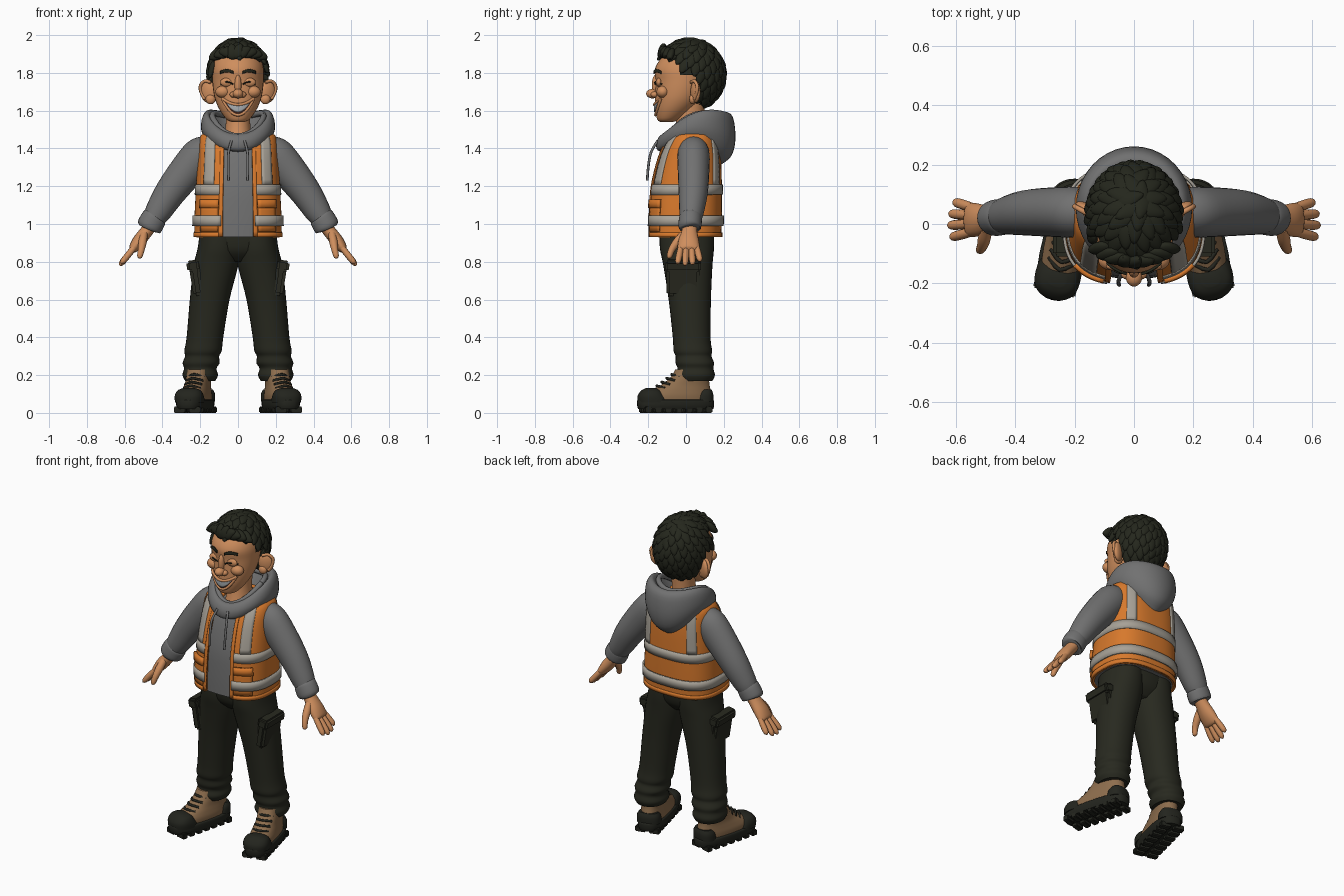
import bpy, bmesh, math, random
from mathutils import Vector, Matrix

random.seed(4)
cube = bpy.data.objects.get("Cube")
if cube:
    bpy.data.objects.remove(cube, do_unlink=True)


def material(name, *rgb):
    m = bpy.data.materials.new(name)
    m.use_nodes = True
    m.diffuse_color = (*rgb, 1)
    m.node_tree.nodes["Principled BSDF"].inputs["Base Color"].default_value = (*rgb, 1)
    return m


SKIN = material("skin", .62, .27, .11)
HAIR = material("dark hair", .018, .02, .012)
GREY = material("hoodie grey", .165, .165, .165)
ORANGE = material("safety orange", .68, .19, .025)
SILVER = material("reflective silver", .39, .36, .31)
CLOTH = material("trouser cloth", .021, .022, .014)
TAN = material("boot tan", .27, .155, .075)
RUBBER = material("sole rubber", .017, .018, .013)
TEETH = material("teeth", .42, .45, .47)
MOUTH = material("mouth", .1, .03, .02)


def finish(name, bm, mat, mirror=False, thick=0):
    me = bpy.data.meshes.new(name)
    bm.to_mesh(me)
    bm.free()
    me.materials.append(mat)
    me.shade_smooth()
    me.set_sharp_from_angle(angle=math.radians(50))
    ob = bpy.data.objects.new(name, me)
    bpy.context.collection.objects.link(ob)
    if thick:
        mod = ob.modifiers.new("thickness", 'SOLIDIFY')
        mod.thickness, mod.offset = thick, -1
    if mirror:
        ob.modifiers.new("mirror", 'MIRROR').use_mirror_merge = False
    return ob


def skin(name, rings, mat, closed=True, caps=True, mirror=False, thick=0):
    """Join rows of points into one surface."""
    bm = bmesh.new()
    rows = [[bm.verts.new(p) for p in r] for r in rings]
    n = len(rows[0])
    for a, b in zip(rows, rows[1:]):
        for i in range(n if closed else n - 1):
            k = (i + 1) % n
            bm.faces.new((a[i], a[k], b[k], b[i]))
    if closed and caps:
        bm.faces.new(rows[0][::-1])
        bm.faces.new(rows[-1])
        bmesh.ops.recalc_face_normals(bm, faces=bm.faces)
    return finish(name, bm, mat, mirror, thick)


def smooth(rows, k=4):
    """Resample control rows along a smooth spline."""
    r = [rows[0], *rows, rows[-1]]
    out = []
    for a, b, c, d in zip(r, r[1:], r[2:], r[3:]):
        for s in range(k):
            t = s / k
            out.append(tuple(q + t / 2 * (w - p + t * (2*p - 5*q + 4*w - e + t * (3*q - p - 3*w + e)))
                             for p, q, w, e in zip(a, b, c, d)))
    return out + [tuple(rows[-1])]


def power(v, p):
    return math.copysign(abs(v) ** p, v)


def around(n=32):
    return [2 * math.pi * i / n for i in range(n)]


def oval_point(row, a, p, off=0):
    z, rx, yf, yb, cx = (*row, 0)[:5]
    return Vector((cx + (rx + off) * power(math.cos(a), p),
                   (yf + yb) / 2 + ((yb - yf) / 2 + off) * power(math.sin(a), p), z))


def oval(name, rows, mat, p=1, off=0, mirror=False, place=Matrix()):
    rings = [[place @ oval_point(r, a, p, off) for a in around()] for r in smooth(rows)]
    return skin(name, rings, mat, mirror=mirror)


def tube(name, pts, mat, mirror=False, ref=(0, 1, 0), k=4, n=16, place=Matrix()):
    pts = smooth(pts, k)
    rings = []
    for i, (x, y, z, a, b) in enumerate(pts):
        t = Vector(pts[min(i + 1, len(pts) - 1)][:3]) - Vector(pts[max(i - 1, 0)][:3])
        u = t.cross(Vector(ref)).normalized()
        v = u.cross(t).normalized()
        rings.append([place @ (Vector((x, y, z)) + u * a * math.cos(w) + v * b * math.sin(w))
                      for w in around(n)])
    return skin(name, rings, mat, mirror=mirror)


def line(name, pts, r, mat, mirror=False, ref=(0, 0, 1), **kw):
    return tube(name, [(*p, r, r) for p in pts], mat, mirror, ref, 3, 8, **kw)


def blob(name, loc, radii, mat, mirror=False, turn=0):
    bm = bmesh.new()
    m = Matrix.Translation(loc) @ Matrix.Rotation(turn, 4, 'Z') @ Matrix.Diagonal((*radii, 1))
    bmesh.ops.create_uvsphere(bm, u_segments=24, v_segments=14, radius=1, matrix=m)
    return finish(name, bm, mat, mirror)


def box(name, loc, size, mat, mirror=False, bevel=.01, place=Matrix()):
    bm = bmesh.new()
    bmesh.ops.create_cube(bm, size=1, matrix=place @ Matrix.Translation(loc) @ Matrix.Diagonal((*size, 1)))
    bmesh.ops.bevel(bm, geom=bm.edges[:], offset=bevel, segments=2, affect='EDGES')
    return finish(name, bm, mat, mirror)


def at_height(rows, z):
    for a, b in zip(rows, rows[1:]):
        if z <= b[0]:
            t = (z - a[0]) / (b[0] - a[0])
            return [p + t * (q - p) for p, q in zip(a, b)]
    return rows[-1]


# Hoodie body and open vest share one torso profile
TORSO = [(.93, .232, -.198, .187), (1.05, .23, -.196, .19), (1.2, .222, -.185, .19), (1.35, .214, -.148, .185),
         (1.44, .207, -.105, .17), (1.485, .185, -.06, .145), (1.5, .13, -.02, .12)]
FINE = smooth(TORSO, 6)
oval("hoodie_body", TORSO[:-2], GREY, .75, -.014)


def patch(name, a0, a1, z0, z1, off, mat, thick=.01, mirror=False):
    n, m = max(4, int((a1 - a0) / 5)), max(2, int((z1 - z0) / .025))
    rings = [[oval_point(at_height(FINE, z0 + (z1 - z0) * j / m), math.radians(a0 + (a1 - a0) * i / n), .75, off)
              for i in range(n + 1)] for j in range(m + 1)]
    skin(name, rings, mat, False, mirror=mirror, thick=thick)


patch("vest", -74, 254, .932, 1.497, 0, ORANGE, .016)
patch("vest_hem", -74, 254, .93, .955, .005, ORANGE)
patch("lower_band", -74, 254, .99, 1.045, .011, SILVER)
patch("upper_band", -74, 254, 1.155, 1.21, .005, SILVER)
patch("front_stripe", -62, -41, 1.21, 1.49, .005, SILVER, mirror=True)
patch("back_stripe", 43, 62, 1.21, 1.49, .005, SILVER, mirror=True)
patch("vest_edge", -76, -71, .935, 1.46, .006, ORANGE, mirror=True)
patch("vest_pocket", -70, -38, .96, 1.1, .008, ORANGE, mirror=True)
patch("pocket_flap", -71, -37, 1.085, 1.13, .015, ORANGE, .016, mirror=True)

# Hood: rings of half width, then y and z at the front, y and z at the back, z at the sides
HOOD = [(.12, -.1, 1.38, .18, 1.31, 1.4), (.17, -.15, 1.39, .24, 1.36, 1.44), (.195, -.157, 1.43, .262, 1.45, 1.5),
        (.19, -.14, 1.465, .25, 1.56, 1.56), (.168, -.115, 1.475, .215, 1.592, 1.59),
        (.145, -.095, 1.46, .18, 1.565, 1.565), (.1, -.07, 1.39, .12, 1.47, 1.46)]


def hood_ring(row):
    w, yf, zf, yb, zb, zs = row
    return [Vector((w * math.cos(a), (yf + yb) / 2 + (yb - yf) / 2 * math.sin(a),
                    zs + (zb - zf) / 2 * math.sin(a) + ((zf + zb) / 2 - zs) * math.sin(a) ** 2)) for a in around(40)]


skin("hood", [hood_ring(r) for r in smooth(HOOD)], GREY, caps=False)
rim = hood_ring((.135, -.1, 1.465, .165, 1.57, 1.572))
line("hood_rim", rim + rim[:1], .016, GREY)
line("drawstring", [(.035, -.15, 1.44), (.05, -.185, 1.38), (.052, -.2, 1.3), (.05, -.205, 1.23)], .007, GREY, True, (0, 1, 0))

# Sleeves, cuffs and hands
tube("sleeve", [(.15, .04, 1.41, .07, .07), (.2, .04, 1.365, .095, .085), (.28, .04, 1.27, .092, .083),
                (.36, .038, 1.165, .082, .077), (.42, .03, 1.07, .07, .066), (.445, .024, 1.03, .06, .058)], GREY, True, n=24)
tube("cuff", [(.435, .024, 1.045, .058, .056), (.445, .024, 1.03, .067, .061), (.47, .02, .985, .067, .06),
              (.475, .02, .975, .05, .048)], GREY, True, n=24)
tube("palm", [(.455, .02, 1.0, .034, .038), (.485, .018, .96, .034, .042), (.525, .014, .91, .034, .055),
              (.555, .014, .87, .025, .057), (.565, .014, .86, .012, .045)], SKIN, True)
for i, (finger, length) in enumerate(zip(("index", "middle", "ring", "little"), (.95, 1.05, 1, .8))):
    y = -.027 + .028 * i
    spread = .012 * (i - 1.5)
    steps = [(0, .015), (.45, .017), (.85, .015), (1, .005)]
    tube(finger + "_finger", [(.548 + .075 * t * length, y + spread * t, .878 - .093 * t * length, r, r)
                              for t, r in steps], SKIN, True, n=12)
tube("thumb", [(.498, -.015, .945, .02, .02), (.505, -.048, .905, .022, .022), (.512, -.075, .865, .018, .018),
               (.52, -.088, .828, .014, .014), (.522, -.09, .818, .005, .005)], SKIN, True, n=12)

# Trousers
LEG = [(.17, .08, -.04, .14, .2), (.2, .094, -.053, .153, .2), (.235, .086, -.045, .145, .2), (.265, .098, -.055, .148, .195),
       (.3, .09, -.055, .135, .19), (.33, .099, -.066, .138, .185), (.4, .097, -.07, .13, .175), (.6, .105, -.092, .132, .15),
       (.78, .118, -.12, .14, .117), (.87, .11, -.138, .148, .104), (.96, .102, -.14, .148, .1)]
oval("trouser_leg", LEG, CLOTH, .92, mirror=True)
oval("trouser_hips", [(.8, .1, -.07, .09), (.86, .18, -.125, .135), (.96, .2, -.14, .15)], CLOTH, .85)
lean = Matrix.Translation((.222, -.015, .71)) @ Matrix.Rotation(math.radians(9), 4, 'Y')
box("cargo_pocket", (0, 0, 0), (.055, .175, .18), CLOTH, True, .015, lean)
box("cargo_flap", (.006, 0, .07), (.065, .188, .06), CLOTH, True, .012, lean)

# Boots, turned outward
turn = Matrix.Translation((.226, -.054, 0)) @ Matrix.Rotation(math.radians(14), 4, 'Z')
oval("boot_sole", [(.02, .074, -.202, .202), (.04, .08, -.208, .206), (.065, .079, -.208, .205), (.07, .07, -.2, .195)],
     RUBBER, .72, mirror=True, place=turn)
oval("boot_upper", [(.05, .07, -.185, .195), (.09, .072, -.18, .192), (.12, .067, -.135, .188), (.15, .062, -.075, .182),
                    (.19, .062, -.025, .178), (.23, .06, .0, .17)], TAN, .85, mirror=True, place=turn)
oval("toe_cap", [(.055, .077, -.206, -.03), (.09, .076, -.205, -.06), (.118, .062, -.185, -.085), (.132, .03, -.16, -.11)],
     RUBBER, .85, mirror=True, place=turn)
oval("heel_guard", [(.06, .07, .09, .2), (.1, .068, .1, .2), (.125, .055, .125, .19)], RUBBER, .85, mirror=True, place=turn)
for i in range(7):
    y = -.165 + .055 * i
    for side in (-1, 1):
        box("tread_lug", (side * .042, y, .017), (.062, .036, .034), RUBBER, True, .005, turn)
for i in range(4):
    y, z = -.1 + .027 * i, .142 + .02 * i
    line("boot_lace", [(-.045, y + .03, z - .012), (0, y - .004, z + .002), (.045, y + .03, z - .012)], .007, RUBBER, True, place=turn)

# Neck, head and ears
oval("neck", [(1.4, .085, -.09, .1), (1.48, .07, -.065, .095), (1.56, .064, -.05, .095), (1.66, .07, -.05, .1)], SKIN)
HEAD = [(1.54, .03, -.135, -.07), (1.553, .06, -.152, -.035), (1.6, .095, -.163, .03), (1.65, .118, -.165, .08),
        (1.7, .13, -.163, .11), (1.76, .136, -.161, .13), (1.82, .136, -.165, .14), (1.88, .118, -.13, .13),
        (1.93, .07, -.07, .1)]
oval("head", HEAD, SKIN)
blob("ear", (.158, .05, 1.7), (.044, .02, .058), SKIN, True, .45)
blob("ear_lobe", (.145, .035, 1.66), (.026, .018, .026), SKIN, True)
line("ear_rim", [(.145, .028, 1.75), (.175, .045, 1.757), (.198, .058, 1.735), (.196, .058, 1.7), (.175, .045, 1.66)],
     .009, SKIN, True, (0, 1, 0))
FACE = smooth(HEAD, 6)


def face_point(x, z, off):
    _, rx, yf, yb = at_height(FACE, z)
    return Vector((x, (yf + yb) / 2 - (yb - yf) / 2 * math.sqrt(max(0, 1 - (x / rx) ** 2)) - off, z))


def face_patch(name, cx, w, low, high, off, mat, mirror=False):
    ts = [i / 10 - 1 for i in range(21)]
    rings = [[face_point(cx + w * t, low(t) + (high(t) - low(t)) * j / 4, off) for t in ts] for j in range(5)]
    skin(name, rings, mat, False, mirror=mirror, thick=.008)


# Grin, nose, cheeks, closed eyes and brows
def lip_top(t):
    return 1.632 + .033 * t * t


def lip_low(t):
    return 1.577 + .088 * t * t


face_patch("mouth_opening", 0, .082, lip_low, lip_top, .003, MOUTH)
face_patch("teeth", 0, .076, lambda t: 1.592 + .073 * t * t, lambda t: lip_top(t) - .003, .006, TEETH)
for name, edge in (("upper_lip", lip_top), ("lower_lip", lip_low)):
    line(name, [face_point(.084 * t / 5, edge(t / 5), .002) for t in range(-5, 6)], .008, SKIN)
blob("nose_tip", (0, -.178, 1.69), (.028, .033, .025), SKIN)
blob("nostril", (.025, -.167, 1.685), (.019, .02, .016), SKIN, True)
blob("nose_bridge", (0, -.16, 1.735), (.018, .021, .055), SKIN)
blob("cheek", (.08, -.123, 1.7), (.04, .033, .032), SKIN, True)
blob("eyelid", (.058, -.143, 1.75), (.036, .016, .024), SKIN, True)
line("closed_eye", [face_point(.058 + .032 * t, 1.74 + .012 * (1 - t * t), .003 + .011 * (1 - t * t))
                    for t in (-1, -.5, 0, .5, 1)], .004, HAIR, True)
face_patch("eyebrow", .06, .034, lambda t: 1.803 - .008 * t * t, lambda t: 1.82 - .01 * t * t, .009, HAIR, True)

# Hair: a trimmed scalp covered in overlapping pointed locks
CENTRE, RADII = Vector((0, .022, 1.79)), Vector((.153, .178, .182))


def hairy(p, margin=0):
    if p.y < -.04:
        return p.z > 1.865 + margin
    return p.z > (1.775 if p.y < .06 else 1.61) + margin


bm = bmesh.new()
bmesh.ops.create_uvsphere(bm, u_segments=40, v_segments=28, radius=.97,
                          matrix=Matrix.Translation(CENTRE) @ Matrix.Diagonal((*RADII, 1)))
bmesh.ops.delete(bm, geom=[v for v in bm.verts if not hairy(v.co)], context='VERTS')
finish("scalp_hair", bm, HAIR)
bm = bmesh.new()


def lock(loc, normal, flow, length, width, depth):
    flow = (flow - normal * flow.dot(normal)).normalized()
    side = normal.cross(flow)
    for v in bmesh.ops.create_uvsphere(bm, u_segments=12, v_segments=8, radius=1)["verts"]:
        x, y, z = v.co
        v.co = loc + flow * length * x + side * width * y * (1 - .4 * x) + normal * (depth * z + .006 * x)


COUNT = 190
for i in range(COUNT):
    h = 1 - 2 * (i + .5) / COUNT
    a, r = i * 2.39996, math.sqrt(1 - h * h)
    d = Vector((r * math.cos(a), r * math.sin(a), h))
    p = CENTRE + d * RADII
    if hairy(p, .03):
        normal = Vector([c / q for c, q in zip(d, RADII)]).normalized()
        flow = d - Vector((0, .35, .94)) + Vector((random.uniform(-.3, .3), 0, -.1))
        lock(p, normal, flow, .05, .03, .015)
for i in range(9):
    t = i / 4 - 1
    lock(Vector((.115 * t, -.128 + .045 * t * t, 1.915 - .02 * t * t)), Vector((.3 * t, -.9, .4)).normalized(),
         Vector((t + .2, 0, .5 - abs(t))), .045, .032, .02)
finish("hair_locks", bm, HAIR)
